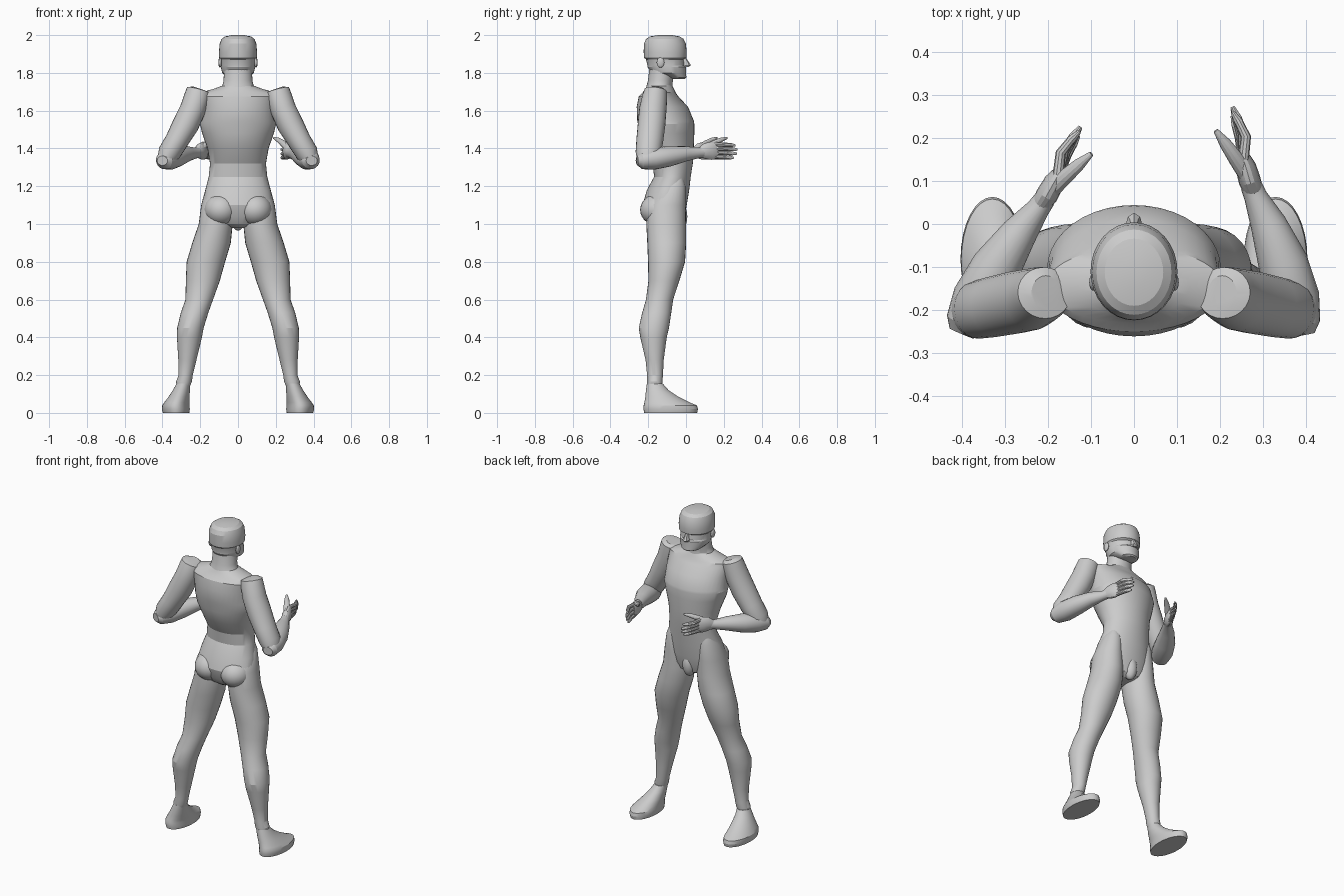
import bpy, bmesh, math
from mathutils import Vector, Matrix


def finish(name, bm, mat=None):
    if mat:
        bmesh.ops.transform(bm, matrix=mat, verts=bm.verts)
    bmesh.ops.recalc_face_normals(bm, faces=bm.faces)
    me = bpy.data.meshes.new(name)
    bm.to_mesh(me)
    bm.free()
    ob = bpy.data.objects.new(name, me)
    bpy.context.collection.objects.link(ob)
    bpy.ops.object.select_all(action='DESELECT')
    ob.select_set(True)
    bpy.context.view_layer.objects.active = ob
    bpy.ops.object.shade_smooth_by_angle(angle=math.radians(22))
    return ob


def skin(name, rings, mat=None):
    bm = bmesh.new()
    loops = [[bm.verts.new(p) for p in r] for r in rings]
    n = len(loops[0])
    for a, b in zip(loops, loops[1:]):
        for i in range(n):
            j = (i + 1) % n
            bm.faces.new((a[i], a[j], b[j], b[i]))
    bm.faces.new(loops[0])
    bm.faces.new(loops[-1])
    return finish(name, bm, mat)


def stack(name, rows, n=32, mat=None):
    """Horizontal ellipses: z, cx, cy, rx, ry."""
    ang = [2 * math.pi * i / n for i in range(n)]
    return skin(name, [[(cx + rx * math.cos(t), cy + ry * math.sin(t), z) for t in ang]
                       for z, cx, cy, rx, ry in rows], mat)


def tube(name, rows, n=20, ref=(0, 0, 1), mat=None):
    """Ellipses square to a path: x, y, z, side radius, radius toward ref."""
    pts = [Vector(r[:3]) for r in rows]
    rings = []
    for i, r in enumerate(rows):
        t = (pts[min(i + 1, len(pts) - 1)] - pts[max(i - 1, 0)]).normalized()
        s = t.cross(Vector(ref)).normalized()
        u = s.cross(t)
        rings.append([pts[i] + s * r[3] * math.cos(2 * math.pi * k / n)
                      + u * r[4] * math.sin(2 * math.pi * k / n) for k in range(n)])
    return skin(name, rings, mat)


def ball(name, c, r, mat=None):
    bm = bmesh.new()
    bmesh.ops.create_uvsphere(bm, u_segments=24, v_segments=14, radius=1)
    m = Matrix.Translation(c) @ Matrix.Diagonal((*r, 1))
    return finish(name, bm, mat @ m if mat else m)


# torso with trapezius slope
stack("torso", [
    (0.98, 0, -.10, .04, .06), (1.0, 0, -.105, .13, .085), (1.04, 0, -.112, .185, .105),
    (1.1, 0, -.113, .19, .117), (1.18, 0, -.095, .173, .112), (1.25, 0, -.072, .155, .097),
    (1.32, 0, -.07, .148, .106), (1.4, 0, -.09, .162, .131), (1.48, 0, -.103, .19, .147),
    (1.53, 0, -.105, .202, .149), (1.545, 0, -.108, .199, .150), (1.62, 0, -.125, .2, .136),
    (1.675, 0, -.145, .205, .105), (1.695, 0, -.142, .203, .088), (1.715, 0, -.14, .13, .076),
    (1.73, 0, -.14, .09, .068)], 40)
ball("groin", (0, -.035, 1.04), (.04, .042, .075))

# neck and head
stack("neck", [(1.69, 0, -.14, .11, .08), (1.735, 0, -.14, .082, .068),
               (1.76, 0, -.135, .076, .066), (1.83, 0, -.125, .074, .068)])
stack("head", [
    (1.768, 0, -.04, .035, .035), (1.775, 0, -.05, .055, .052), (1.80, 0, -.092, .084, .092),
    (1.832, 0, -.102, .091, .102), (1.84, 0, -.106, .090, .098), (1.872, 0, -.112, .094, .1),
    (1.88, 0, -.11, .1, .112), (1.91, 0, -.11, .101, .114), (1.955, 0, -.112, .097, .111),
    (1.98, 0, -.112, .087, .099), (1.993, 0, -.112, .068, .078), (2.0, 0, -.112, .03, .035)])
stack("nose", [(1.83, 0, -.01, .02, .02), (1.84, 0, -.005, .02, .031),
               (1.855, 0, -.005, .014, .022), (1.882, 0, -.015, .009, .014)], 8)

for side, s in (("right", 1), ("left", -1)):
    M = Matrix.Diagonal((s, 1, 1, 1))
    ball(side + "_ear", (.095, -.135, 1.855), (.009, .02, .027), M)
    ball(side + "_buttock", (.09, -.145, 1.075), (.09, .098, .085), M)

    # leg and foot
    stack(side + "_leg", [
        (1.24, .115, -.05, .03, .035), (1.2, .11, -.07, .058, .068), (1.1, .115, -.102, .08, .1),
        (1.0, .118, -.105, .09, .105), (.9, .14, -.102, .102, .103), (.8, .17, -.103, .102, .098),
        (.7, .186, -.117, .09, .082), (.6, .205, -.14, .073, .072), (.53, .23, -.155, .073, .077),
        (.45, .252, -.17, .07, .08), (.4, .257, -.172, .066, .07), (.28, .268, -.166, .048, .048),
        (.2, .277, -.164, .037, .042), (.165, .286, -.166, .042, .041),
        (.14, .29, -.166, .035, .038)], 28, M)
    stack(side + "_foot", [
        (0, .328, -.081, .07, .14), (.02, .329, -.081, .074, .144), (.04, .329, -.083, .072, .141),
        (.055, .324, -.1, .067, .12), (.085, .312, -.127, .056, .088),
        (.12, .3, -.152, .045, .06), (.155, .289, -.165, .036, .042)], 32, M)

    # shoulder and upper arm
    tube(side + "_upper_arm", [
        (.205, -.16, 1.717, .035, .04), (.208, -.16, 1.708, .064, .06), (.216, -.165, 1.675, .068, .066),
        (.238, -.175, 1.61, .068, .072), (.275, -.182, 1.53, .07, .073), (.325, -.192, 1.44, .062, .071),
        (.365, -.2, 1.375, .06, .067), (.385, -.205, 1.335, .045, .055)], 24, (0, 1, 0), M)

    # the left forearm and hand swing further inward at the elbow
    H = M
    if s < 0:
        e = Vector((-.38, -.21, 0))
        H = Matrix.Translation(e) @ Matrix.Rotation(math.radians(-13), 4, 'Z') @ Matrix.Translation(-e) @ M
    tube(side + "_forearm", [
        (.39, -.258, 1.335, .03, .025), (.386, -.235, 1.336, .048, .046), (.37, -.175, 1.345, .062, .058),
        (.346, -.09, 1.358, .058, .054), (.312, 0, 1.372, .042, .04),
        (.282, .065, 1.376, .027, .028), (.272, .09, 1.38, .025, .03)], 20, mat=H)
    tube(side + "_palm", [
        (.28, .07, 1.377, .022, .024), (.269, .1, 1.385, .026, .042), (.259, .135, 1.388, .024, .048),
        (.25, .165, 1.388, .014, .043), (.248, .175, 1.388, .008, .038)], 16, mat=H)
    for i, (length, bend) in enumerate(((.088, .012), (.1, .006), (.096, .002), (.08, -.002))):
        z = 1.422 - i * .022
        tube(f"{side}_finger_{i + 1}", [
            (.254, .15, z, .013, .012), (.248 + bend, .172 + length * .35, z - .002, .012, .012),
            (.237 + bend / 2, .172 + length * .75, z - .004, .010, .011),
            (.229, .172 + length, z - .006, .005, .006)], 10, mat=H)
    tube(side + "_thumb", [
        (.262, .115, 1.405, .02, .018), (.238, .15, 1.428, .018, .016), (.212, .187, 1.446, .014, .012),
        (.19, .217, 1.456, .006, .006)], 12, mat=H)
